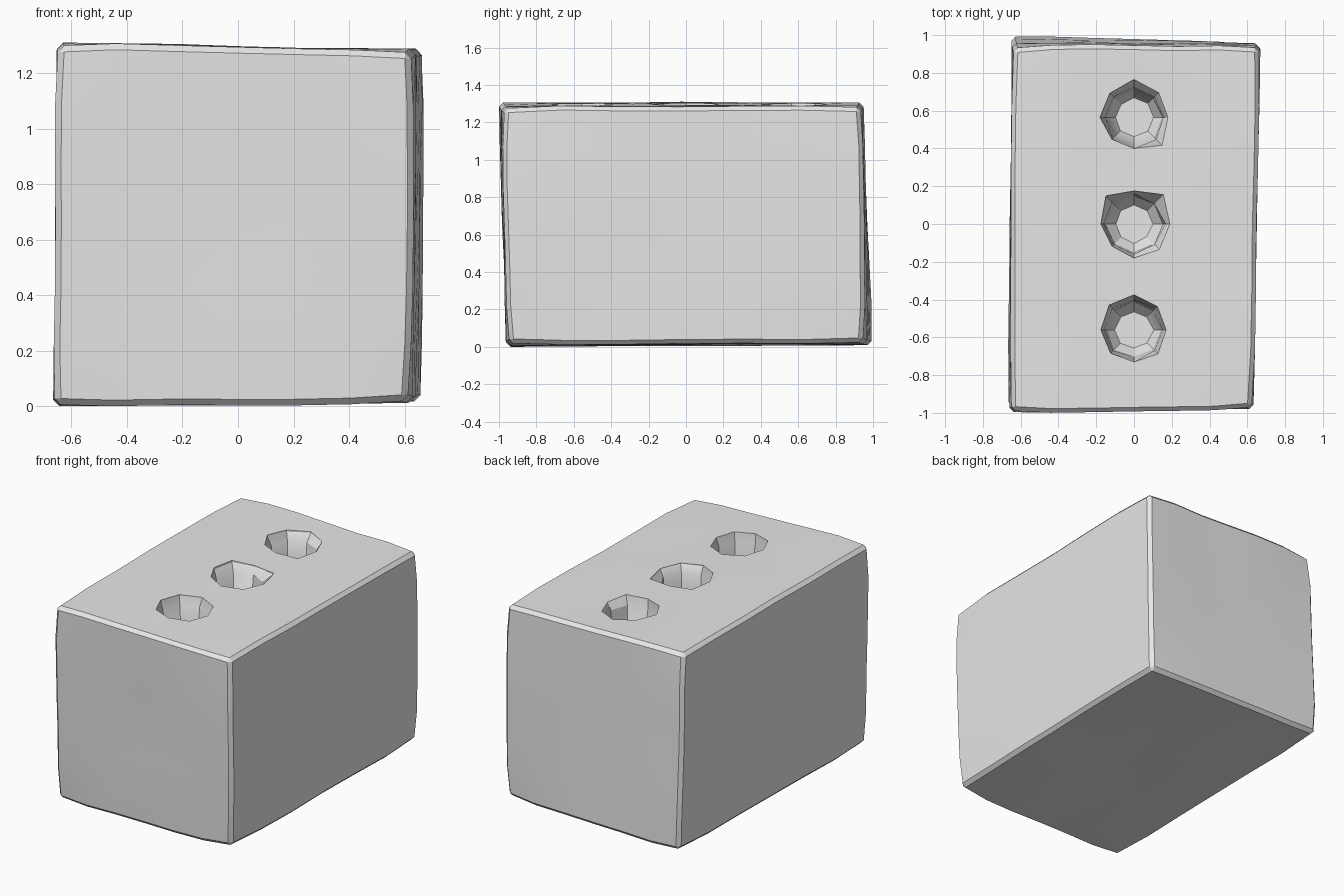
import bpy, bmesh, math, random
from mathutils import Vector, noise

random.seed(4)
cube = bpy.data.objects.get("Cube")
if cube:
    bpy.data.objects.remove(cube, do_unlink=True)

clay = bpy.data.materials.new("plain_grey")
clay.use_nodes = True
GREY = (0.8, 0.8, 0.8, 1)
clay.diffuse_color = GREY
clay.node_tree.nodes["Principled BSDF"].inputs["Base Color"].default_value = GREY


def make_object(name, bm):
    bmesh.ops.recalc_face_normals(bm, faces=bm.faces[:])
    mesh = bpy.data.meshes.new(name)
    bm.to_mesh(mesh)
    bm.free()
    mesh.materials.append(clay)
    obj = bpy.data.objects.new(name, mesh)
    bpy.context.collection.objects.link(obj)
    return obj


# Brick body: slightly skewed block, corners going round from front left
bottom = [(-.665, -.96, .0), (.625, -.96, .01), (.66, .955, .02), (-.65, 1.0, .01)]
top = [(-.655, -1.0, 1.31), (.635, -.985, 1.285), (.67, .945, 1.285), (-.645, .945, 1.31)]
bm = bmesh.new()
low = [bm.verts.new(p) for p in bottom]
high = [bm.verts.new(p) for p in top]
bm.faces.new(low[::-1])
bm.faces.new(high)
for i in range(4):
    j = (i + 1) % 4
    bm.faces.new((low[i], low[j], high[j], high[i]))
bmesh.ops.subdivide_edges(bm, edges=bm.edges[:], cuts=5, use_grid_fill=True)

# Worn corners and chamfered, uneven edges
middle = Vector((0, 0, .65))
for v in bm.verts:
    if len(v.link_edges) == 3:
        v.co += (middle - v.co).normalized() * .02
bm.normal_update()
rim = [e for e in bm.edges if e.calc_face_angle(0) > 1]
bmesh.ops.bevel(bm, geom=rim, offset=.022, segments=1, affect='EDGES')
for v in bm.verts:
    v.co += noise.noise_vector(v.co * 2.3) * .008
floor = min(v.co.z for v in bm.verts)
for v in bm.verts:
    v.co.z -= floor
brick = make_object("brick_body", bm)


# Hole cutter: ragged rim on top, tapering to a rounded floor
def hole_cutter(name, y, rim_radii):
    bm = bmesh.new()
    count = len(rim_radii)
    levels = [(1.5, None), (1.29, None), (1.24, .16), (1.1, .145), (1.04, .1)]
    rings = []
    for z, radius in levels:
        ring = []
        for i, rim_radius in enumerate(rim_radii):
            a = math.tau * i / count
            r = radius * random.uniform(.94, 1.06) if radius else rim_radius
            ring.append(bm.verts.new((r * math.cos(a), y + r * math.sin(a), z)))
        rings.append(ring)
    bm.faces.new(rings[0])
    bm.faces.new(rings[-1])
    for upper, lower in zip(rings, rings[1:]):
        for i in range(count):
            j = (i + 1) % count
            bm.faces.new((upper[i], upper[j], lower[j], lower[i]))
    cutter = make_object(name, bm)
    cutter.hide_render = True
    return cutter


holes = {
    "back": (.565, [.18, .185, .2, .18, .18, .165, .165, .21]),
    "middle": (0, [.19, .22, .175, .21, .175, .165, .18, .19]),
    "front": (-.56, [.17, .175, .185, .185, .175, .175, .17, .18]),
}
cutters = []
for place, (y, radii) in holes.items():
    cutter = hole_cutter(place + "_hole_cutter", y, radii)
    cut = brick.modifiers.new(place + "_hole", 'BOOLEAN')
    cut.operation = 'DIFFERENCE'
    cut.solver = 'EXACT'
    cut.object = cutter
    cutters.append(cutter)

# Apply the cuts, drop the cutters and shade softly with crisp edges
bpy.ops.object.select_all(action='DESELECT')
bpy.context.view_layer.objects.active = brick
brick.select_set(True)
for name in [m.name for m in brick.modifiers]:
    bpy.ops.object.modifier_apply(modifier=name)
for cutter in cutters:
    bpy.data.objects.remove(cutter, do_unlink=True)
bpy.ops.object.shade_smooth_by_angle(angle=math.radians(28))
